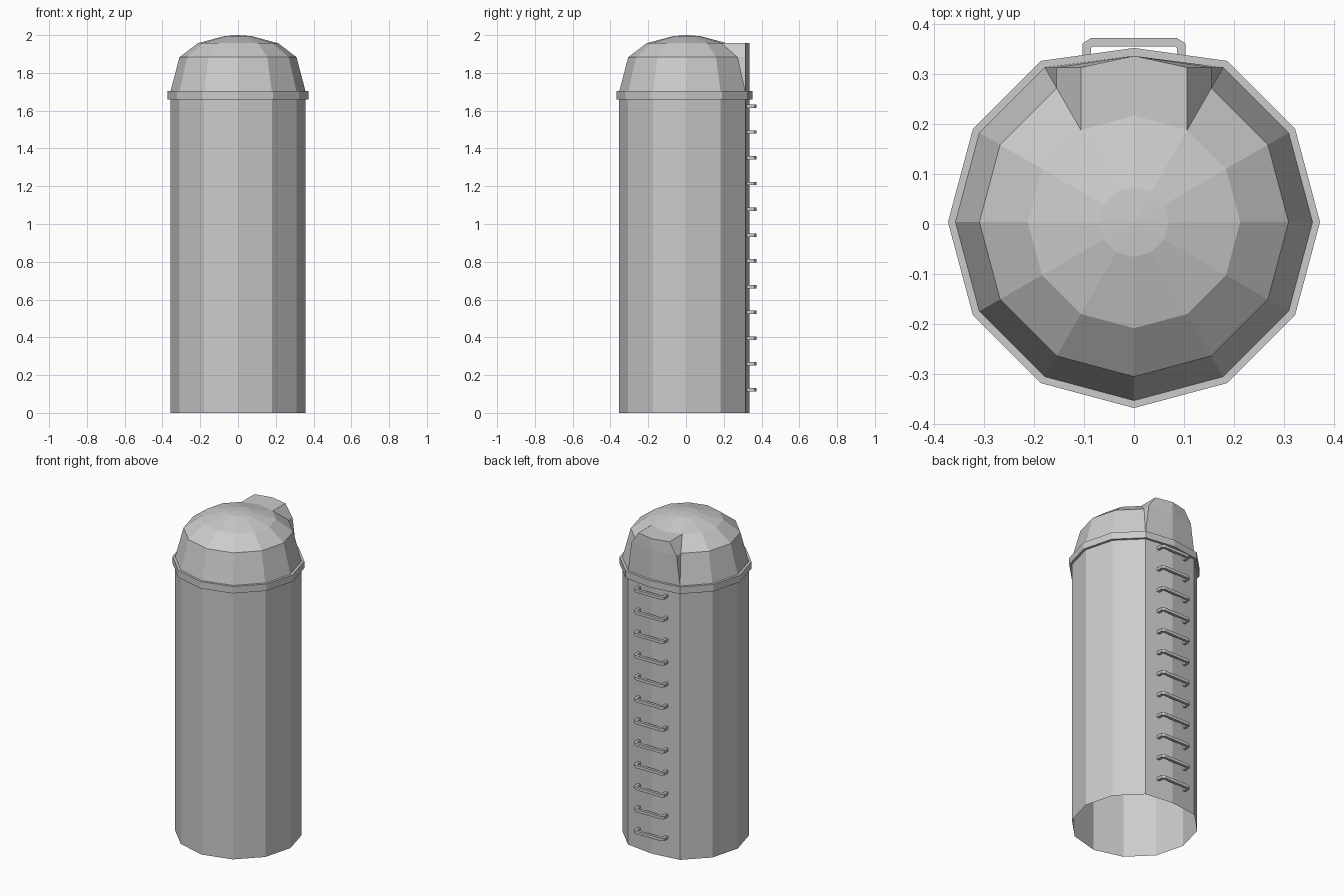
import bpy
from math import sin, cos, pi

if "Cube" in bpy.data.objects:
    bpy.data.objects.remove(bpy.data.objects["Cube"])

SIDES = 12
CY = 0.004      # centre of the round body in y
BACK = 3        # index of the rear corner


def make(name, verts, faces):
    mesh = bpy.data.meshes.new(name)
    mesh.from_pydata(verts, [], faces)
    mesh.update()
    obj = bpy.data.objects.new(name, mesh)
    bpy.context.collection.objects.link(obj)
    return obj


def ring(r, z, back=None):
    pts = [(r * cos(2 * pi * i / SIDES), CY + r * sin(2 * pi * i / SIDES), z)
           for i in range(SIDES)]
    if back is not None:        # the rear corner is pushed in to flatten the ladder side
        pts[BACK] = (0, back, z)
    return pts


def loft(name, rings, tip=None, skip=()):
    verts = [p for r in rings for p in r]
    faces = []
    for k in range(len(rings) - 1):
        for i in range(SIDES):
            if (k, i) in skip:
                continue
            j = (i + 1) % SIDES
            a, b = k * SIDES, (k + 1) * SIDES
            faces.append((a + i, a + j, b + j, b + i))
    if tip:
        verts.append(tip)
        a = (len(rings) - 1) * SIDES
        faces += [(a + i, a + (i + 1) % SIDES, len(verts) - 1) for i in range(SIDES)]
    return make(name, verts, faces)


# Open-bottomed body wall
base = ring(0.358, 0, 0.337)
loft("tank_wall", [base, ring(0.358, 1.70, 0.337)])

# Raised band under the dome
loft("rim_band", [ring(0.358, 1.66, 0.337), ring(0.373, 1.66, 0.353),
                  ring(0.373, 1.703, 0.353), ring(0.358, 1.703, 0.337)])

# Dome, left open at the back where the hatch housing sits
dome = [ring(0.358, 1.70, 0.337), ring(0.31, 1.883), ring(0.213, 1.957), ring(0.07, 1.995)]
loft("dome", dome, tip=(0, CY, 2.0),
     skip={(k, i) for k in (0, 1) for i in (BACK - 1, BACK)})

# Hatch housing: dome edge pulled straight back to the rear wall
hv, hf = [], []
for s in (BACK - 1, BACK + 1):
    low, mid, top = dome[0][s], dome[1][s], dome[2][s]
    n = len(hv)
    hv += [low, mid, top, (mid[0], low[1], mid[2]), (top[0], low[1], top[2]),
           dome[0][BACK], (0, 0.337, 1.883), (0, 0.337, 1.957), dome[2][BACK]]
    quads = [(0, 3, 1), (1, 3, 4, 2),             # cheek
             (0, 5, 6, 3), (3, 6, 7, 4),          # rear wall
             (4, 7, 8, 2)]                        # roof
    for q in quads:
        q = [n + v for v in q]
        hf.append(q if s == BACK - 1 else q[::-1])
make("hatch_housing", hv, hf)

# Ladder rungs: bent square bars
outer = [(0.103, 0.322), (0.103, 0.362), (0.086, 0.373)]
inner = [(0.086, 0.322), (0.086, 0.352), (0.083, 0.356)]
outer += [(-x, y) for x, y in reversed(outer)]
inner += [(-x, y) for x, y in reversed(inner)]
N = len(outer)
for k in range(12):
    z = 0.123 + k * 0.1364
    rv = [(x, y, z + dz) for dz in (-0.009, 0.009) for x, y in outer + inner]
    rf = []
    for i in range(N - 1):
        o, p, T = i, i + N, 2 * N
        rf += [(o, p, p + 1, o + 1),
               (o + T, o + 1 + T, p + 1 + T, p + T),
               (o, o + 1, o + 1 + T, o + T),
               (p, p + T, p + 1 + T, p + 1)]
    make(f"ladder_rung_{k + 1}", rv, rf)
